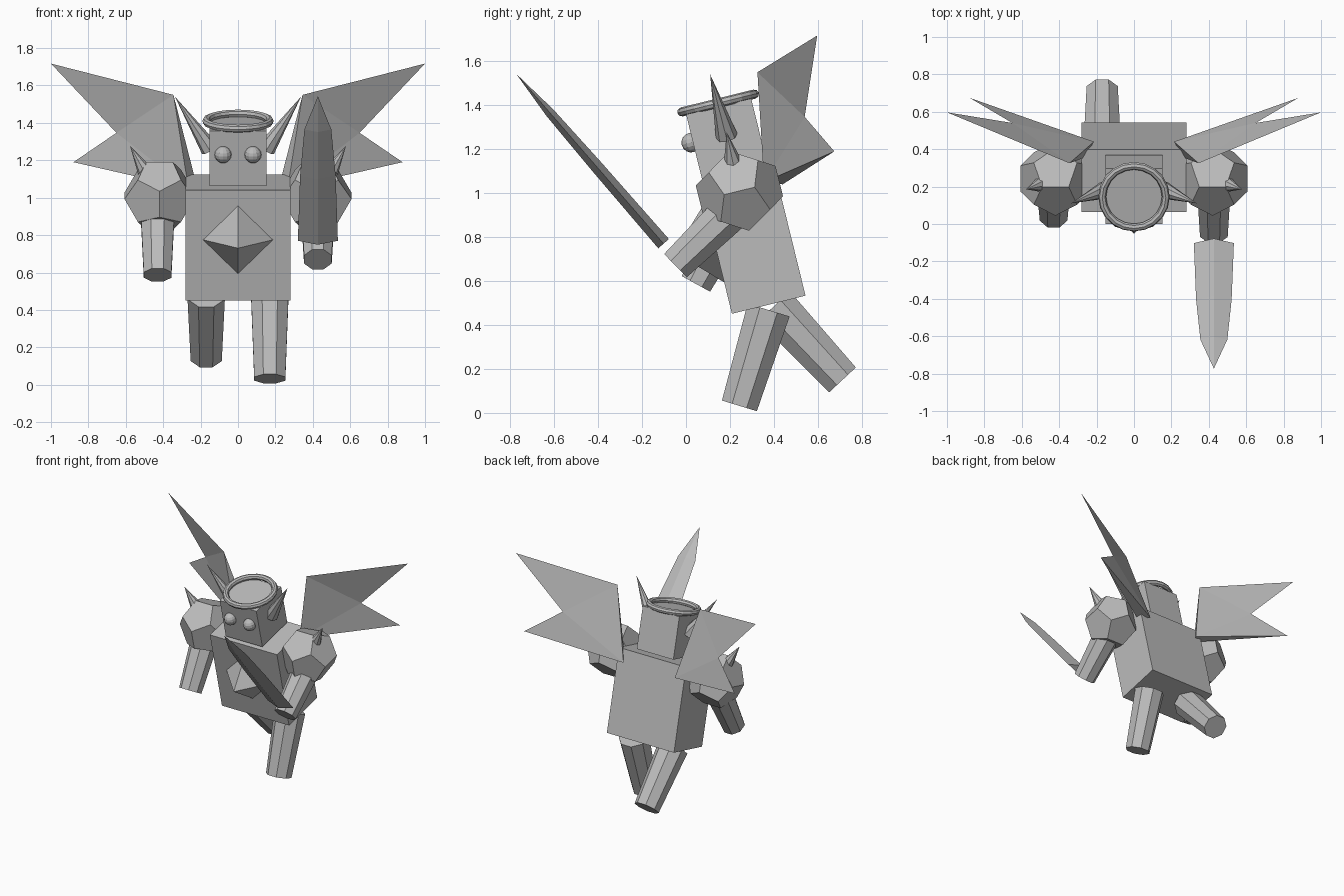
import bpy, bmesh, math
from mathutils import Vector, Matrix

cube = bpy.data.objects.get("Cube")
if cube:
    bpy.data.objects.remove(cube, do_unlink=True)

grey = bpy.data.materials.new("stone grey")
grey.use_nodes = True
grey.diffuse_color = (0.5, 0.5, 0.5, 1)
grey.node_tree.nodes["Principled BSDF"].inputs["Base Color"].default_value = grey.diffuse_color

LEAN = Matrix.Rotation(math.radians(13.8), 4, 'X')   # whole upper body leans forward
SIDES = (("left", 1), ("right", -1))


def finish(name, bm, matrix=Matrix()):
    """Turn a bmesh into a flat-shaded grey object."""
    bmesh.ops.transform(bm, matrix=matrix, verts=bm.verts)
    bmesh.ops.recalc_face_normals(bm, faces=bm.faces)
    mesh = bpy.data.meshes.new(name)
    bm.to_mesh(mesh)
    bm.free()
    mesh.materials.append(grey)
    obj = bpy.data.objects.new(name, mesh)
    bpy.context.collection.objects.link(obj)
    return obj


def leaning(center):
    return Matrix.Translation(center) @ LEAN


def box(name, center, size):
    bm = bmesh.new()
    bmesh.ops.create_cube(bm, size=1)
    finish(name, bm, leaning(center) @ Matrix.Diagonal((*size, 1)))


def taper(name, start, end, r1, r2, sides=8):
    """Cone or tapered limb running from start to end."""
    start, end = Vector(start), Vector(end)
    axis = end - start
    bm = bmesh.new()
    bmesh.ops.create_cone(bm, cap_ends=True, segments=sides, radius1=r1,
                          radius2=r2, depth=axis.length)
    turn = axis.to_track_quat('Z', 'Y').to_matrix().to_4x4()
    spin = Matrix.Rotation(math.pi / sides, 4, 'Z')
    finish(name, bm, Matrix.Translation((start + end) / 2) @ turn @ spin)


def dodecahedron(name, center, radius):
    phi = (1 + math.sqrt(5)) / 2
    bm = bmesh.new()
    for a in (-1, 1):
        for b in (-1, 1):
            for c in (-1, 1):
                bm.verts.new((a, b, c))
            bm.verts.new((a / phi, 0, b * phi))
            bm.verts.new((a * phi, b / phi, 0))
            bm.verts.new((0, a * phi, b / phi))
    bmesh.ops.convex_hull(bm, input=bm.verts)
    bmesh.ops.dissolve_limit(bm, angle_limit=0.05, verts=bm.verts, edges=bm.edges)
    finish(name, bm, leaning(center) @ Matrix.Scale(radius / math.sqrt(3), 4))


def octahedron(name, center, radius):
    bm = bmesh.new()
    for axis in range(3):
        for s in (-radius, radius):
            co = Vector((0, 0, 0))
            co[axis] = s
            bm.verts.new(co)
    bmesh.ops.convex_hull(bm, input=bm.verts)
    finish(name, bm, leaning(center))


def wing(name, side):
    """Forked wing, thick at the root and pinched to nothing at the tips."""
    points = dict(back_root=(0.214, 0.44, 1.04), front_root=(0.265, 0.355, 1.05),
                  shoulder=(0.345, 0.325, 1.55), tip=(1.0, 0.597, 1.717),
                  notch=(0.65, 0.54, 1.347), low_tip=(0.88, 0.675, 1.19))
    bm = bmesh.new()
    v = {k: bm.verts.new((x * side, y, z)) for k, (x, y, z) in points.items()}
    faces = ["shoulder tip notch", "front_root back_root low_tip",
             "front_root back_root shoulder"]
    for root in ("front_root", "back_root"):
        faces += [root + " shoulder notch", root + " notch low_tip"]
    for f in faces:
        bm.faces.new([v[k] for k in f.split()])
    finish(name, bm)


def blade(name, base, tip):
    """Diamond-section blade lofted from base to point."""
    base, tip = Vector(base), Vector(tip)
    across = Vector((1, 0, 0))
    normal = (tip - base).normalized().cross(across)
    bm = bmesh.new()
    rings = []
    for t, half in ((0, 0.107), (0.45, 0.095), (0.77, 0.072)):
        p = base.lerp(tip, t)
        offsets = (across * half, normal * half * 0.3, -across * half, -normal * half * 0.3)
        rings.append([bm.verts.new(p + o) for o in offsets])
    end = bm.verts.new(tip)
    bm.faces.new(rings[0])
    for i in range(4):
        j = (i + 1) % 4
        for low, high in zip(rings, rings[1:]):
            bm.faces.new((low[i], low[j], high[j], high[i]))
        bm.faces.new((rings[-1][i], rings[-1][j], end))
    finish(name, bm)


def ring(name, center, major, minor, around=20, section=8):
    bm = bmesh.new()
    loops = []
    for i in range(around):
        a = math.tau * i / around
        loop = []
        for j in range(section):
            b = math.tau * j / section
            r = major + minor * math.cos(b)
            loop.append(bm.verts.new((r * math.cos(a), r * math.sin(a), minor * math.sin(b))))
        loops.append(loop)
    for i in range(around):
        a, b = loops[i], loops[(i + 1) % around]
        for j in range(section):
            k = (j + 1) % section
            bm.faces.new((a[j], b[j], b[k], a[k]))
    finish(name, bm, leaning(center))


# Body, head and ornaments
box("torso", (0, 0.304, 0.787), (0.56, 0.345, 0.607))
box("head", (0, 0.185, 1.246), (0.305, 0.305, 0.305))
ring("crown_ring", (0, 0.146, 1.41), 0.17, 0.021)
octahedron("chest_gem", (0, 0.13, 0.775), 0.187)

# Mirrored parts
for label, s in SIDES:
    bm = bmesh.new()
    bmesh.ops.create_uvsphere(bm, u_segments=12, v_segments=8, radius=0.045)
    finish(label + "_eye", bm, leaning((0.08 * s, 0.024, 1.23)))
    taper(label + "_horn", (0.15 * s, 0.185, 1.26), (0.337 * s, 0.11, 1.54), 0.05, 0)
    dodecahedron(label + "_shoulder", (0.42 * s, 0.243, 1.01), 0.2)
    taper(label + "_shoulder_spike", (0.49 * s, 0.215, 1.13), (0.577 * s, 0.185, 1.277), 0.045, 0)
    wing(label + "_wing", s)

# Limbs in a striding pose
taper("left_arm", (0.427, 0.25, 0.96), (0.427, -0.048, 0.67), 0.1, 0.08)
taper("right_arm", (-0.43, 0.25, 0.96), (-0.43, 0.045, 0.587), 0.1, 0.08)
taper("left_leg", (0.17, 0.376, 0.468), (0.17, 0.243, 0.032), 0.108, 0.09)
taper("right_leg", (-0.17, 0.4, 0.485), (-0.17, 0.712, 0.15), 0.108, 0.09)

# Weapon held ahead of the left hand
blade("sword_blade", (0.427, -0.102, 0.77), (0.427, -0.773, 1.543))
